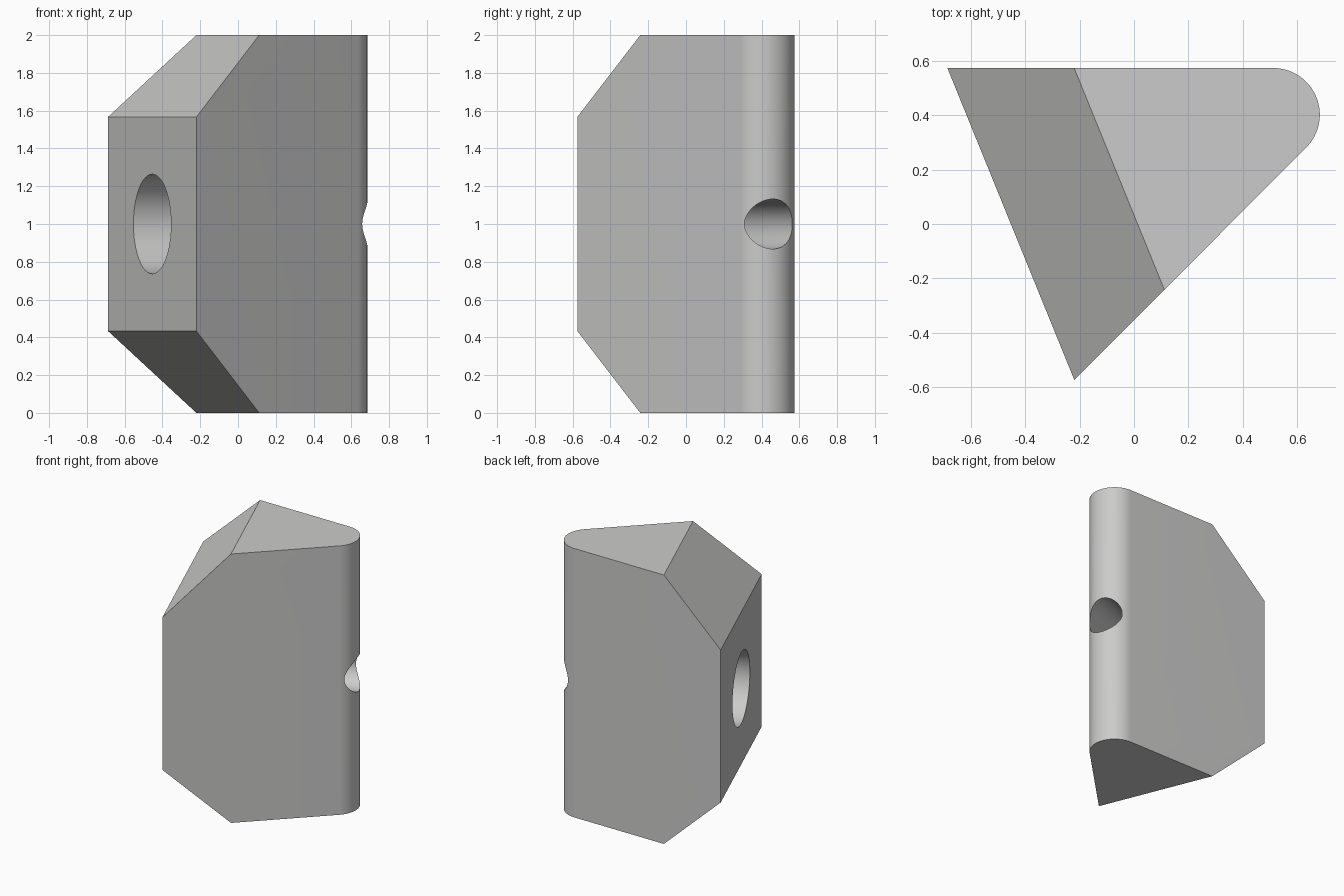
import bpy, bmesh, math
from mathutils import Vector

if "Cube" in bpy.data.objects:
    bpy.data.objects.remove(bpy.data.objects["Cube"])

grey = bpy.data.materials.new("light_grey")
grey.diffuse_color = (0.6, 0.6, 0.595, 1)
grey.use_nodes = True
grey.node_tree.nodes["Principled BSDF"].inputs["Base Color"].default_value = grey.diffuse_color

H = 2.0                                   # block height
A, B = Vector((-0.688, 0.575, 0)), Vector((-0.22, -0.575, 0))   # wide end corners
C, R = Vector((0.513, 0.403, 0)), 0.172   # rounded nose centre and radius
mid = (A + B) / 2
axis = Vector((A.y - B.y, B.x - A.x, 0)).normalized()   # from wide end to nose


def add_object(name, bm):
    mesh = bpy.data.meshes.new(name)
    bmesh.ops.recalc_face_normals(bm, faces=bm.faces)
    bm.to_mesh(mesh)
    bm.free()
    mesh.materials.append(grey)
    ob = bpy.data.objects.new(name, mesh)
    bpy.context.collection.objects.link(ob)
    return ob


# Wedge block: plan outline with a rounded nose, extruded upwards
outline = [A, B]
for i in range(33):
    a = math.radians(-45 + 135 * i / 32)
    outline.append(C + R * Vector((math.cos(a), math.sin(a), 0)))
bm = bmesh.new()
base = bm.faces.new([bm.verts.new(p) for p in outline])
top = bmesh.ops.extrude_face_region(bm, geom=[base])
bmesh.ops.translate(bm, vec=(0, 0, H),
                    verts=[v for v in top["geom"] if isinstance(v, bmesh.types.BMVert)])

# 45 degree chamfers above and below the wide end
for z, s in ((H, 1), (0, -1)):
    cut = bmesh.ops.bisect_plane(
        bm, geom=bm.verts[:] + bm.edges[:] + bm.faces[:],
        plane_co=mid + axis * 0.433 + Vector((0, 0, z)),
        plane_no=-axis + Vector((0, 0, s)), clear_outer=True)
    edges = [e for e in cut["geom_cut"] if isinstance(e, bmesh.types.BMEdge)]
    bmesh.ops.holes_fill(bm, edges=edges)
block = add_object("wedge_block", bm)

# Stepped bore cutter: wide counterbore, then a narrow hole through the nose
bm = bmesh.new()
profile = [(-0.3, 0.264), (0.4, 0.264), (0.4, 0.132), (1.6, 0.132)]
side = axis.cross(Vector((0, 0, 1)))
N = 64
rings = []
for t, r in profile:
    ring = []
    for i in range(N):
        a = 2 * math.pi * i / N
        ring.append(bm.verts.new(mid + Vector((0, 0, H / 2)) + axis * t
                                 + side * r * math.cos(a) + Vector((0, 0, r * math.sin(a)))))
    rings.append(ring)
for r0, r1 in zip(rings, rings[1:]):
    for i in range(N):
        j = (i + 1) % N
        bm.faces.new((r0[i], r0[j], r1[j], r1[i]))
bm.faces.new(rings[0])
bm.faces.new(rings[-1])
cutter = add_object("bore_cutter", bm)

# Cut the bore, then drop the cutter
mod = block.modifiers.new("bore", 'BOOLEAN')
mod.operation, mod.solver, mod.object = 'DIFFERENCE', 'EXACT', cutter
bpy.context.view_layer.objects.active = block
block.select_set(True)
bpy.ops.object.modifier_apply(modifier="bore")
bpy.data.objects.remove(cutter)
bpy.ops.object.shade_smooth_by_angle(angle=math.radians(30))
